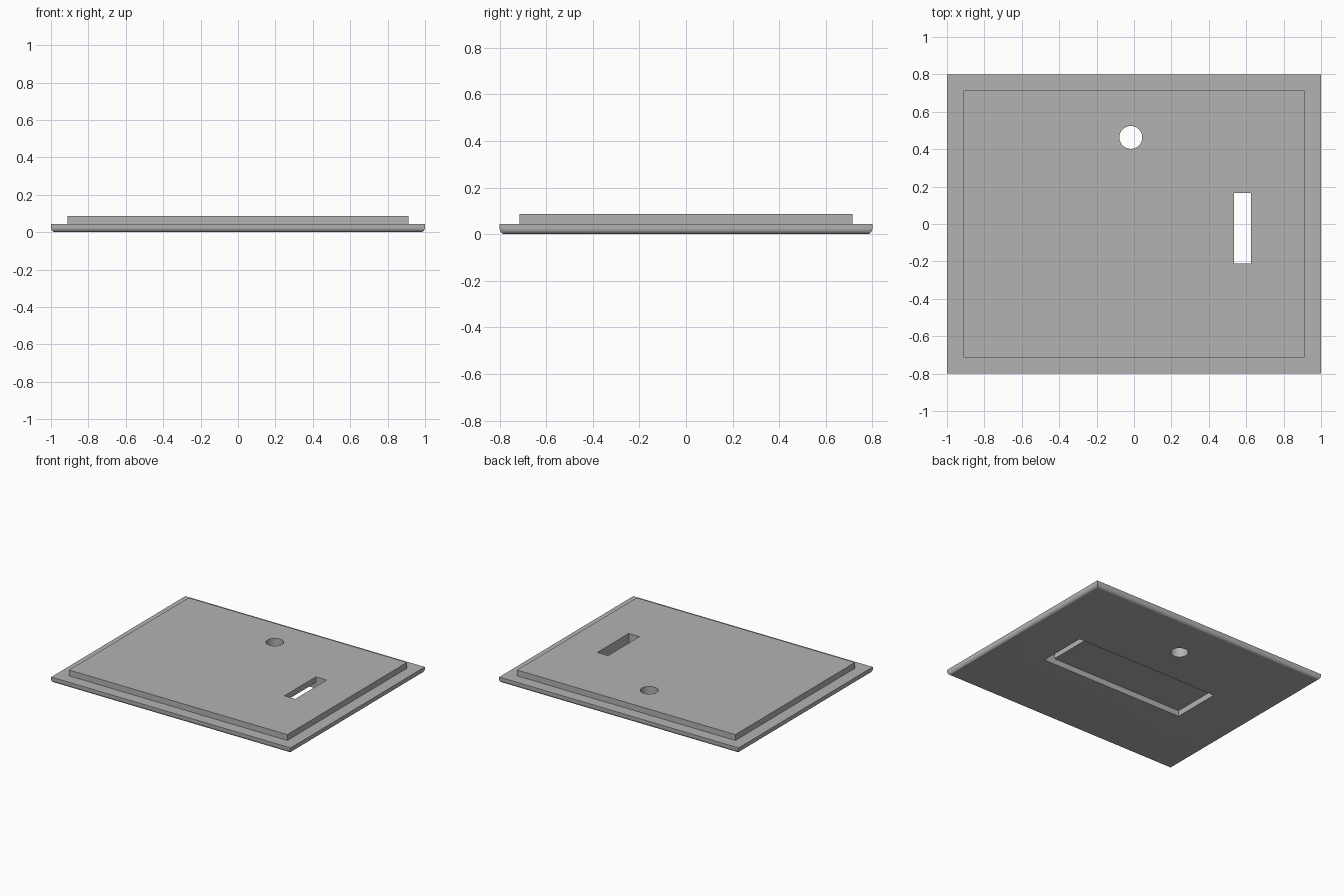
import bpy
import bmesh

cube = bpy.data.objects.get("Cube")
if cube:
    bpy.data.objects.remove(cube, do_unlink=True)

BASE_TOP, PANEL_TOP = 0.044, 0.088

grey = bpy.data.materials.new("plain grey")
grey.use_nodes = True
colour = (0.45, 0.45, 0.45, 1)
grey.diffuse_color = colour
grey.node_tree.nodes["Principled BSDF"].inputs["Base Color"].default_value = colour


def add_object(name, bm):
    mesh = bpy.data.meshes.new(name)
    bm.to_mesh(mesh)
    bm.free()
    mesh.materials.append(grey)
    obj = bpy.data.objects.new(name, mesh)
    bpy.context.collection.objects.link(obj)
    return obj


def box(name, x, y, z, round_bottom=0):
    """Box from (min, max) ranges, with optionally rounded bottom edges."""
    bm = bmesh.new()
    bmesh.ops.create_cube(bm, size=1)
    for v in bm.verts:
        v.co = [r[0] if c < 0 else r[1] for c, r in zip(v.co, (x, y, z))]
    if round_bottom:
        edges = [e for e in bm.edges if all(v.co.z == min(z) for v in e.verts)]
        bmesh.ops.bevel(bm, geom=edges, offset=round_bottom, segments=8,
                        profile=0.5, affect='EDGES')
    return add_object(name, bm)


def cylinder(name, x, y, radius):
    bm = bmesh.new()
    bmesh.ops.create_cone(bm, cap_ends=True, segments=48, radius1=radius,
                          radius2=radius, depth=0.4)
    bmesh.ops.translate(bm, verts=bm.verts, vec=(x, y, 0))
    return add_object(name, bm)


def combine(target, other, operation):
    other.hide_render = True
    mod = target.modifiers.new(other.name, 'BOOLEAN')
    mod.operation, mod.solver, mod.object = operation, 'EXACT', other
    bpy.context.view_layer.objects.active = target
    bpy.ops.object.modifier_apply(modifier=mod.name)
    bpy.data.objects.remove(other, do_unlink=True)


# Base with rounded underside, and the raised panel on it
cover = box("cover_plate", (-1, 1), (-0.8, 0.8), (0, BASE_TOP), 0.025)
panel = box("raised_panel", (-0.912, 0.912), (-0.714, 0.714), (0.03, PANEL_TOP))
combine(cover, panel, 'UNION')

# Underside recess, slot at its end, and round hole
slot_y = (-0.21, 0.165)
combine(cover, box("recess_cutter", (-0.575, 0.625), slot_y, (-0.1, BASE_TOP)), 'DIFFERENCE')
combine(cover, box("slot_cutter", (0.535, 0.625), slot_y, (-0.1, 0.2)), 'DIFFERENCE')
combine(cover, cylinder("hole_cutter", -0.017, 0.463, 0.061), 'DIFFERENCE')

bpy.ops.object.select_all(action='DESELECT')
cover.select_set(True)
bpy.context.view_layer.objects.active = cover
bpy.ops.object.shade_smooth_by_angle(angle=0.6)
